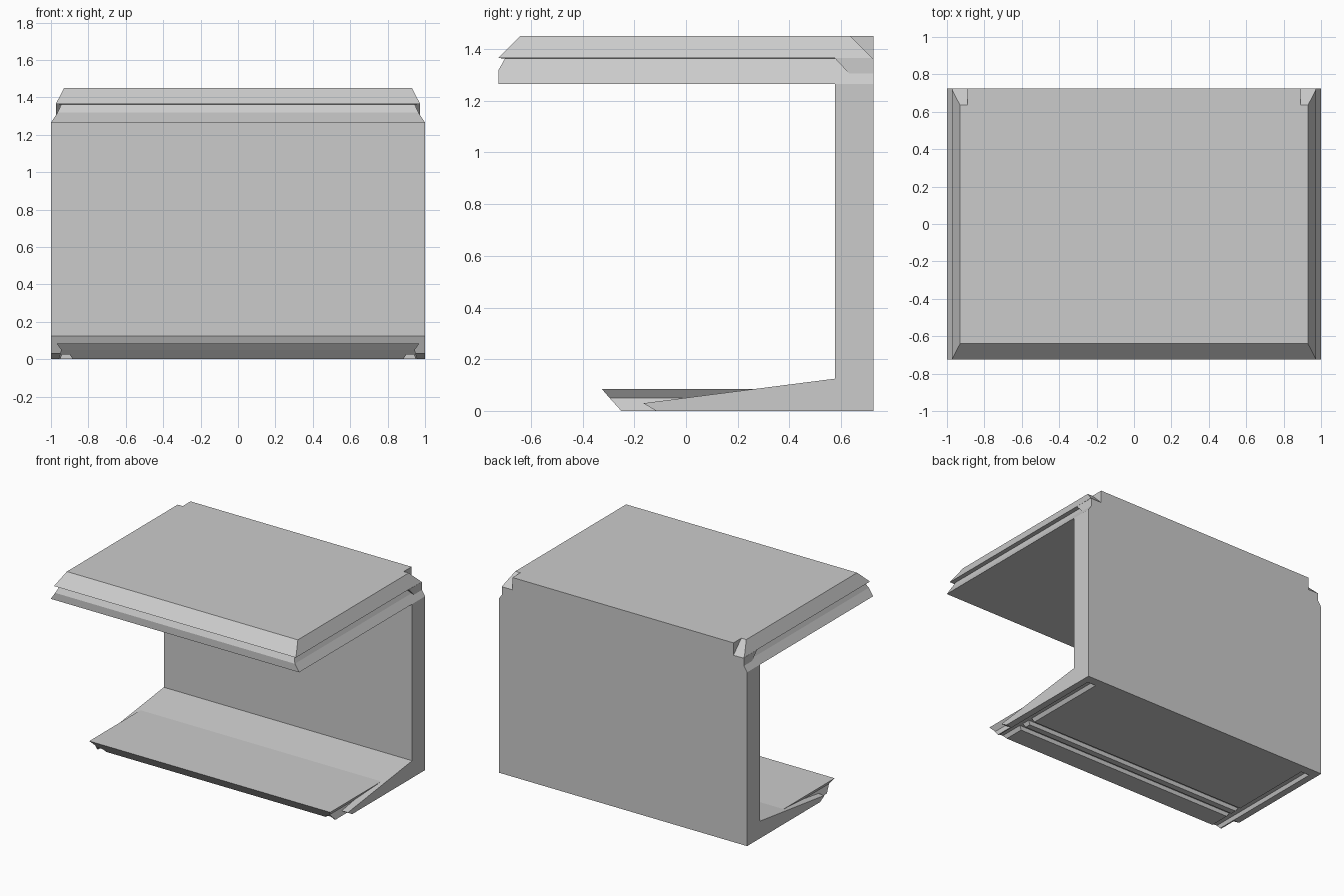
import bpy, bmesh

if "Cube" in bpy.data.objects:
    bpy.data.objects.remove(bpy.data.objects["Cube"])


def make(name, bm):
    bmesh.ops.recalc_face_normals(bm, faces=bm.faces)
    me = bpy.data.meshes.new(name)
    bm.to_mesh(me)
    bm.free()
    ob = bpy.data.objects.new(name, me)
    bpy.context.collection.objects.link(ob)
    return ob


def loft(name, loops):
    """Bridge equal-length closed loops and cap both ends."""
    bm = bmesh.new()
    rings = [[bm.verts.new(p) for p in loop] for loop in loops]
    n = len(rings[0])
    for a, b in zip(rings, rings[1:]):
        for i in range(n):
            j = (i + 1) % n
            bm.faces.new((a[i], a[j], b[j], b[i]))
    bm.faces.new(rings[0])
    bm.faces.new(rings[-1])
    return make(name, bm)


def prism_x(name, profile, x0, x1):
    return loft(name, [[(x, y, z) for y, z in profile] for x in (x0, x1)])


def prism_y(name, profile, y0, y1):
    return loft(name, [[(x, y, z) for x, z in profile] for y in (y0, y1)])


def stack(name, rings, back):
    """Rectangular rings (half width, front y, z) with a flat back."""
    return loft(name, [[(-x, y, z), (x, y, z), (x, back, z), (-x, back, z)]
                       for x, y, z in rings])


def boolean(ob, other, op):
    m = ob.modifiers.new(other.name, 'BOOLEAN')
    m.operation, m.solver, m.object = op, 'EXACT', other
    other.hide_render = True
    bpy.context.view_layer.objects.active = ob
    bpy.ops.object.modifier_apply(modifier=m.name)
    bpy.data.objects.remove(other, do_unlink=True)


BACK = 0.725

# Rear wall with sloping floor foot
body = prism_x("wall_and_floor", [(BACK, 0), (BACK, 1.265), (0.575, 1.265),
               (0.575, 0.125), (-0.165, 0.03), (-0.115, 0)], -1, 1)

# Floor platform with undercut edges
platform = stack("platform", [(0.96, -0.25, 0), (0.945, -0.295, 0.05),
                              (0.97, -0.325, 0.085)], 0.5)
boolean(body, platform, 'UNION')

# Shallow grooves on the underside
for s in (-1, 1):
    groove = prism_y("side_groove", [(s * 0.87, -0.02), (s * 0.90, 0.025),
                     (s * 0.94, 0.025), (s * 0.96, -0.02)], -0.5, 0.66)
    boolean(body, groove, 'DIFFERENCE')
for y in (-0.02, -0.11):
    groove = prism_x("cross_groove", [(y, -0.02), (y + 0.015, 0.025),
                     (y + 0.045, 0.025), (y + 0.06, -0.02)], -0.91, 0.91)
    boolean(body, groove, 'DIFFERENCE')

# Roof slab with bevelled rim and a groove around three sides
roof = stack("roof", [(1.0, -0.725, 1.265), (0.965, -0.725, 1.318),
                      (0.945, -0.70, 1.362), (0.974, -0.725, 1.365),
                      (0.93, -0.64, 1.45)], BACK)

# Rear corners: filled groove ends and wedge notches
for s in (-1, 1):
    filler = prism_x("corner_filler", [(0.575, 1.364), (BACK, 1.364),
                     (BACK, 1.30), (0.635, 1.30)], s * 0.9, s * 0.974)
    boolean(roof, filler, 'UNION')
    notch = prism_x("corner_notch", [(0.635, 1.45), (0.76, 1.325),
                    (0.76, 1.5), (0.635, 1.5)], s * 0.89, s * 1.1)
    boolean(roof, notch, 'DIFFERENCE')
